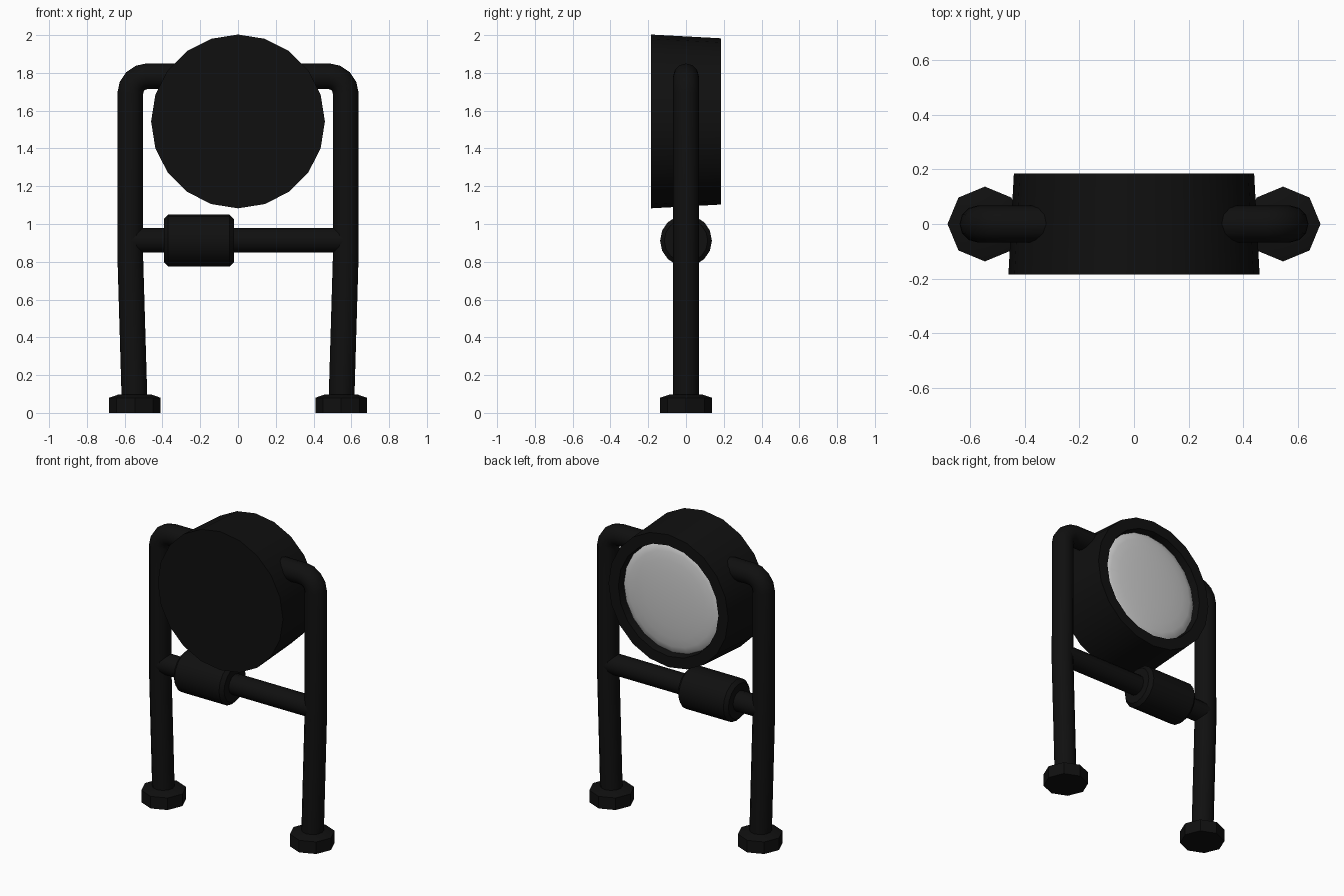
import bpy, bmesh, math

if "Cube" in bpy.data.objects:
    bpy.data.objects.remove(bpy.data.objects["Cube"])

black = bpy.data.materials.new("black_paint")
black.diffuse_color = (0.005, 0.005, 0.005, 1)
black.use_nodes = True
black.node_tree.nodes["Principled BSDF"].inputs["Base Color"].default_value = black.diffuse_color


def finish(obj, mat):
    if mat:
        obj.data.materials.append(mat)
    bpy.ops.object.select_all(action='DESELECT')
    obj.select_set(True)
    bpy.context.view_layer.objects.active = obj
    if obj.type == 'CURVE':
        bpy.ops.object.convert(target='MESH')
        obj = bpy.context.object
    bpy.ops.object.shade_smooth_by_angle(angle=math.radians(40))
    return obj


def lathe(name, profile, sides, axis, centre, mat=black):
    """Revolve (radius, height) points around the x, y or z axis."""
    place = {'X': lambda a, b, h: (h, a, b),
             'Y': lambda a, b, h: (a, h, b),
             'Z': lambda a, b, h: (a, b, h)}[axis]
    bm = bmesh.new()
    rings = []
    for r, h in profile:
        if r == 0:
            rings.append([bm.verts.new(place(0, 0, h))] * sides)
        else:
            angles = [math.tau * i / sides for i in range(sides)]
            rings.append([bm.verts.new(place(r * math.cos(t), r * math.sin(t), h)) for t in angles])
    for lo, hi in zip(rings, rings[1:]):
        for i in range(sides):
            j = (i + 1) % sides
            bm.faces.new(list(dict.fromkeys((lo[i], lo[j], hi[j], hi[i]))))
    bmesh.ops.recalc_face_normals(bm, faces=bm.faces)
    mesh = bpy.data.meshes.new(name)
    bm.to_mesh(mesh)
    bm.free()
    obj = bpy.data.objects.new(name, mesh)
    obj.location = centre
    bpy.context.collection.objects.link(obj)
    return finish(obj, mat)


def pipe(name, points, radius):
    curve = bpy.data.curves.new(name, 'CURVE')
    curve.dimensions = '3D'
    curve.bevel_depth = radius
    curve.bevel_resolution = 4
    curve.use_fill_caps = True
    spline = curve.splines.new('POLY')
    spline.points.add(len(points) - 1)
    for p, co in zip(spline.points, points):
        p.co = (*co, 1)
    obj = bpy.data.objects.new(name, curve)
    bpy.context.collection.objects.link(obj)
    return finish(obj, black)


# Lamp drum with a recessed opening at the back
lathe("lamp_housing", [(0, -.185), (.46, -.185), (.44, .185), (.368, .185), (.36, .13), (0, .13)],
      20, 'Y', (0, 0, 1.543))

# Shallow domed lens inside the opening
dome = [(.362 * math.cos(t), .135 + .04 * math.sin(t))
        for t in (math.pi / 2 * i / 6 for i in range(6))] + [(0, .175)]
lathe("lens", dome, 20, 'Y', (0, 0, 1.543), None)

# Bent legs and eight-sided feet
for side, s in (("left", -1), ("right", 1)):
    bend = [(s * (.48 + .09 * math.cos(t)), 0, 1.692 + .09 * math.sin(t))
            for t in (math.pi / 2 * i / 4 for i in range(5))]
    pipe(side + "_leg", [(s * .547, 0, .04), (s * .571, 0, .85)] + bend + [(s * .3, 0, 1.782)], .068)
    lathe(side + "_foot", [(0, 0), (.137, 0), (.137, .08), (.085, .098), (0, .098)],
          8, 'Z', (s * .546, 0, 0))

# Crossbar with its thick cylindrical box
pipe("crossbar", [(-.57, 0, .914), (.57, 0, .914)], .066)
lathe("crossbar_box", [(0, -.185), (.115, -.185), (.137, -.163), (.137, .163), (.115, .185), (0, .185)],
      16, 'X', (-.207, 0, .912))
